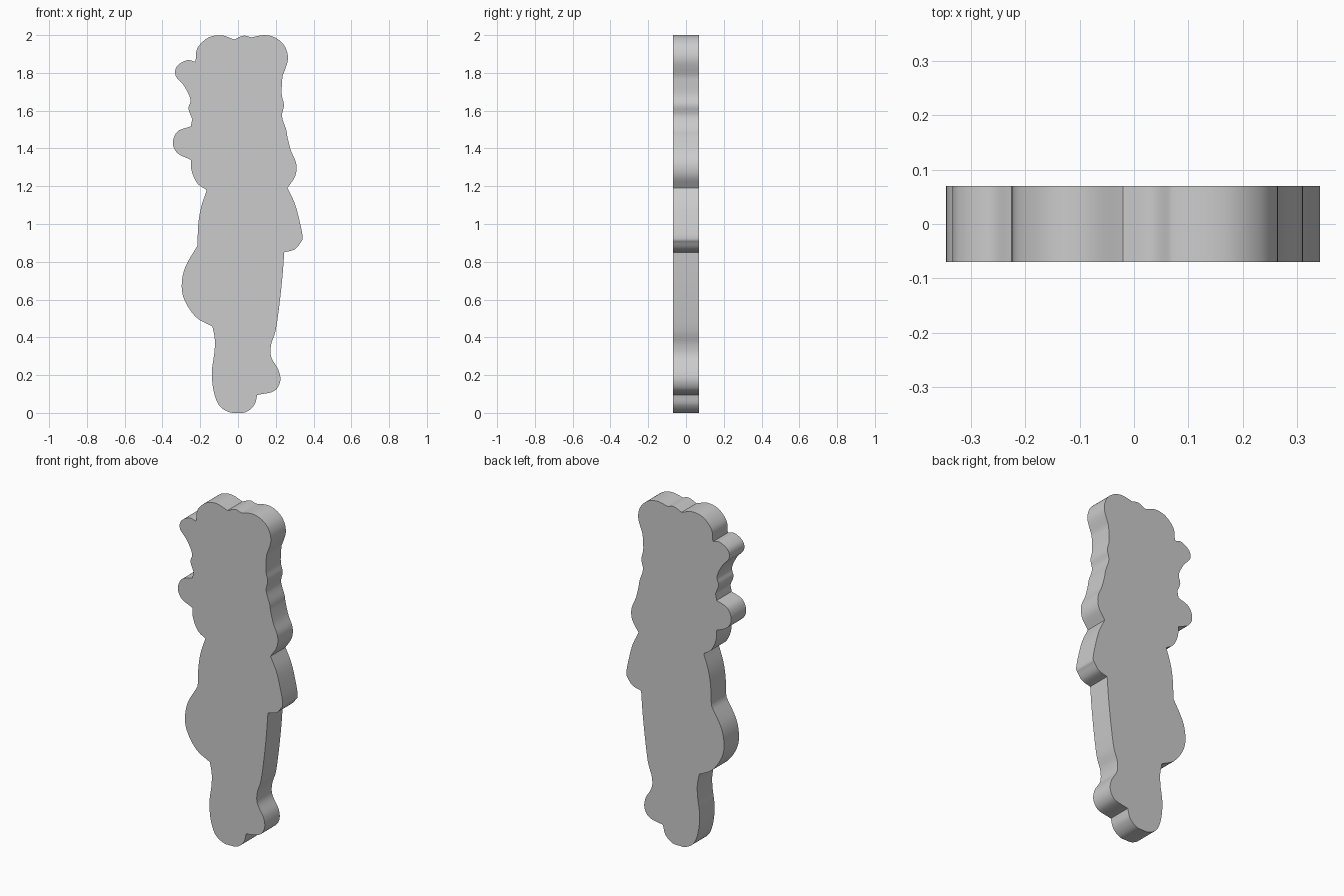
import bpy, bmesh, math
from mathutils import Vector

if "Cube" in bpy.data.objects:
    bpy.data.objects.remove(bpy.data.objects["Cube"])

HALF_DEPTH = 0.07
STEPS = 6

# Outline in (x, z), clockwise; each row is one smooth run starting at a sharp corner
RUNS = [
    [(-.02, 1.977), (.03, 1.997)],                                               # top
    [(.07, 1.988), (.14, 2.0), (.2, 1.985), (.248, 1.94), (.264, 1.87)],         # head right
    [(.235, 1.78), (.231, 1.69), (.243, 1.63), (.233, 1.57), (.255, 1.5),
     (.262, 1.46), (.28, 1.39), (.308, 1.32), (.303, 1.255)],                    # hair right
    [(.262, 1.19), (.3, 1.11), (.325, 1.02), (.342, .93), (.33, .9), (.3, .866)],  # sleeve
    [(.245, .85), (.235, .72), (.22, .58), (.2, .44), (.175, .36), (.176, .295),
     (.215, .225), (.223, .165), (.19, .115)],                                   # leg and rear foot
    [(.102, .095), (.085, .04), (.035, .002), (-.04, .002), (-.1, .04),
     (-.13, .12), (-.138, .22), (-.125, .32), (-.123, .39)],                     # front foot
    [(-.135, .457), (-.22, .505), (-.28, .59), (-.298, .67), (-.28, .77)],       # bulge
    [(-.215, .885), (-.21, 1.0), (-.195, 1.09)],                                 # torso left
    [(-.165, 1.18), (-.215, 1.215), (-.245, 1.28)],                              # hair left
    [(-.25, 1.34), (-.32, 1.375), (-.345, 1.43), (-.32, 1.49)],                  # lower lobe
    [(-.25, 1.517)],
    [(-.242, 1.555), (-.262, 1.61), (-.252, 1.66), (-.285, 1.73), (-.33, 1.785),
     (-.323, 1.835), (-.27, 1.867)],                                             # upper lobe
    [(-.225, 1.858), (-.215, 1.93), (-.16, 1.985), (-.09, 1.999)],               # head left
]


def smooth_run(points):
    """Catmull-Rom samples through the points, without the last one."""
    p = [Vector(q) for q in points]
    p = [2 * p[0] - p[1]] + p + [2 * p[-1] - p[-2]]
    out = []
    for a, b, c, d in zip(p, p[1:], p[2:], p[3:]):
        for i in range(STEPS):
            t = i / STEPS
            out.append(0.5 * (2 * b + (c - a) * t + (2 * a - 5 * b + 4 * c - d) * t * t
                              + (3 * b - a - 3 * c + d) * t ** 3))
    return out


outline = []
for i, run in enumerate(RUNS):
    outline += smooth_run(run + [RUNS[(i + 1) % len(RUNS)][0]])

# Thick flat figure extruded from the outline
bm = bmesh.new()
front = bm.faces.new([bm.verts.new((p.x, -HALF_DEPTH, max(p.y, 0))) for p in outline])
result = bmesh.ops.extrude_face_region(bm, geom=[front], use_keep_orig=True)
moved = [g for g in result["geom"] if isinstance(g, bmesh.types.BMVert)]
bmesh.ops.translate(bm, verts=moved, vec=(0, 2 * HALF_DEPTH, 0))
bmesh.ops.recalc_face_normals(bm, faces=bm.faces)
mesh = bpy.data.meshes.new("figure_slab")
bm.to_mesh(mesh)
bm.free()

slab = bpy.data.objects.new("figure_slab", mesh)
bpy.context.collection.objects.link(slab)
bpy.context.view_layer.objects.active = slab
slab.select_set(True)
bpy.ops.object.shade_smooth_by_angle(angle=math.radians(30))
